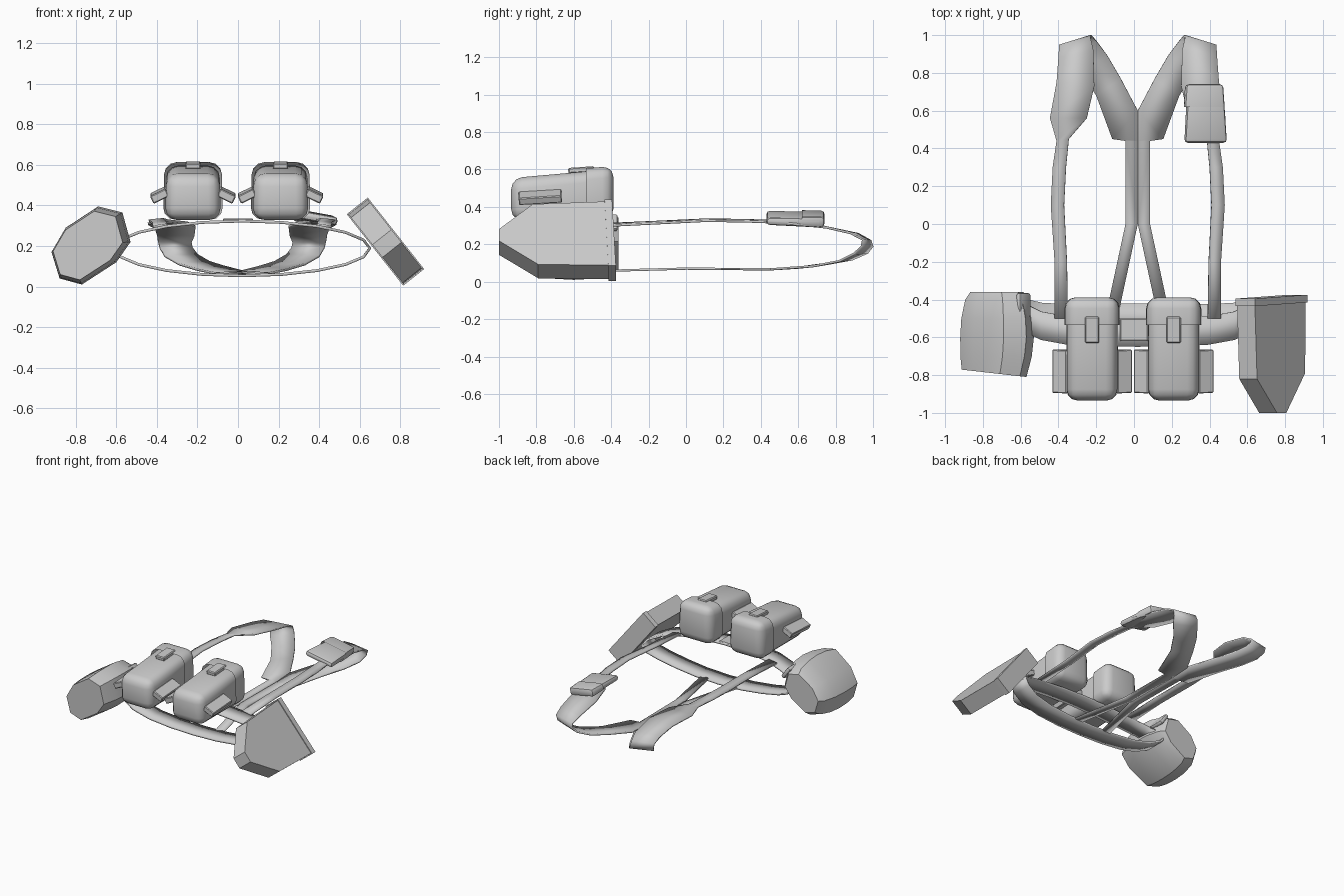
import bpy, bmesh, math
from mathutils import Vector, Matrix

cube = bpy.data.objects.get("Cube")
if cube:
    bpy.data.objects.remove(cube, do_unlink=True)

GREY = (0.6, 0.6, 0.6, 1)
mat = bpy.data.materials.new("plain_grey")
mat.use_nodes = True
mat.diffuse_color = GREY
mat.node_tree.nodes["Principled BSDF"].inputs["Base Color"].default_value = GREY

MID = 0.02  # mirror plane of the webbing


def finish(name, bm, thickness=0, angle=35):
    bmesh.ops.recalc_face_normals(bm, faces=bm.faces[:])
    me = bpy.data.meshes.new(name)
    bm.to_mesh(me)
    bm.free()
    ob = bpy.data.objects.new(name, me)
    bpy.context.collection.objects.link(ob)
    me.materials.append(mat)
    if thickness:
        mod = ob.modifiers.new("thickness", 'SOLIDIFY')
        mod.thickness = thickness
        mod.offset = 0
    bpy.ops.object.select_all(action='DESELECT')
    ob.select_set(True)
    bpy.context.view_layer.objects.active = ob
    bpy.ops.object.shade_smooth_by_angle(angle=math.radians(angle))
    return ob


def strip(name, pairs, thickness=0.012, closed=False, mirror=False):
    """Webbing between two edges given as point pairs."""
    bm = bmesh.new()
    flip = lambda p: (2 * MID - p[0], p[1], p[2]) if mirror else p
    rows = [[bm.verts.new(flip(p)) for p in pair] for pair in pairs]
    ends = rows[1:] + rows[:1] if closed else rows[1:]
    for (a, b), (c, d) in zip(rows, ends):
        bm.faces.new((a, b, d, c))
    return finish(name, bm, thickness)


def loft(name, rings, angle=35):
    """Closed solid through matching rings of points."""
    bm = bmesh.new()
    vs = [[bm.verts.new(p) for p in r] for r in rings]
    n = len(vs[0])
    for a, b in zip(vs, vs[1:]):
        for i in range(n):
            j = (i + 1) % n
            bm.faces.new((a[i], a[j], b[j], b[i]))
    bm.faces.new(vs[0])
    bm.faces.new(vs[-1])
    return finish(name, bm, 0, angle)


def box(name, centre, size, bevel=0, segs=3, rot=None, shape=None, cut_y=None):
    bm = bmesh.new()
    bmesh.ops.create_cube(bm, size=1)
    for v in bm.verts:
        v.co = Vector(v.co[i] * size[i] for i in range(3))
        if shape:
            shape(v.co)
    if bevel:
        bmesh.ops.bevel(bm, geom=bm.edges[:] + bm.verts[:], offset=bevel,
                        segments=segs, profile=0.5, affect='EDGES')
    m = Matrix.Translation(centre)
    if rot:
        m = m @ rot
    bm.transform(m)
    if cut_y is not None:
        bmesh.ops.bisect_plane(bm, geom=bm.verts[:] + bm.edges[:] + bm.faces[:],
                               plane_co=(0, cut_y, 0), plane_no=(0, -1, 0), clear_outer=True)
    return finish(name, bm)


# Waist belt: elliptical band, its front sitting lower than its back
belt = []
for i in range(20):
    a = math.tau * i / 20
    c, s = math.cos(a), math.sin(a)
    y = -0.46 - 0.04 * s + 0.07 * c ** 6
    belt.append(((MID + 0.63 * c, y, 0.188 + 0.135 * s),
                 (MID + 0.63 * c, y - 0.15, 0.188 + 0.135 * s)))
strip("waist_belt", belt, 0.014, closed=True)
box("belt_buckle", (0, -0.56, 0.326), (0.15, 0.12, 0.02), 0.006, 1)

# Shoulder straps: outer edge, inner edge
shoulder = [
    ((-.42, -.50, .295), (-.35, -.50, .305)),
    ((-.42, -.20, .310), (-.355, -.20, .318)),
    ((-.44, .10, .325), (-.37, .10, .332)),
    ((-.43, .30, .323), (-.36, .30, .330)),
    ((-.41, .44, .318), (-.345, .45, .325)),
    ((-.445, .56, .310), (-.25, .56, .315)),
    ((-.41, .75, .290), (-.21, .73, .295)),
    ((-.40, .88, .260), (-.215, .92, .255)),
    ((-.395, .945, .225), (-.23, .985, .220)),
    ((-.385, .94, .190), (-.225, .997, .190)),
    ((-.36, .90, .150), (-.20, .97, .155)),
    ((-.29, .82, .110), (-.14, .89, .120)),
    ((-.20, .68, .083), (-.07, .77, .098)),
    ((-.115, .45, .066), (MID, .60, .075)),
    ((-.045, .44, .066), (MID, .44, .066)),
    ((-.045, .00, .070), (MID, .00, .070)),
    ((-.14, -.44, .058), (-.075, -.44, .058)),
]
strip("right_shoulder_strap", shoulder)
strip("left_shoulder_strap", shoulder, mirror=True)


# Front pouches with lid, clasp and side tabs
def slope(co):
    if co.z > 0:
        co.z += co.y * 0.09
        co.x *= 0.96


for side, x in (("right", -0.222), ("left", 0.21)):
    box(side + "_pouch_body", (x, -0.665, 0.453), (0.275, 0.54, 0.25), 0.06, 3, shape=slope)
    box(side + "_pouch_lid", (x, -0.658, 0.462), (0.295, 0.54, 0.265), 0.06, 3,
        shape=slope, cut_y=-0.535)
    box(side + "_pouch_clasp", (x, -0.56, 0.598), (0.075, 0.14, 0.03), 0.006, 1,
        rot=Matrix.Rotation(0.07, 4, 'X'))
    for k, word in ((-1, "outer" if x < 0 else "inner"), (1, "inner" if x < 0 else "outer")):
        tilt = Matrix.Rotation(0.06, 4, 'X') @ Matrix.Rotation(k * 0.45, 4, 'Y')
        box(side + "_pouch_" + word + "_tab", (x + k * 0.165, -0.78, 0.452),
            (0.085, 0.23, 0.042), 0.005, 1, rot=tilt)

# Canteen pouch: bulging eight-sided cover
outline = [(-.69, .395), (-.57, .365), (-.53, .22), (-.60, .12),
           (-.77, .01), (-.88, .04), (-.92, .17), (-.85, .29)]
cx, cz = -.73, .20
rings = []
for y, s, dx in ((-.36, .72, .0), (-.40, .86, 0), (-.50, .97, 0), (-.60, 1, 0),
                 (-.70, .97, -.005), (-.79, .88, -.015)):
    rings.append([(cx + dx + (px - cx) * s, y - 0.1 * (px - cx) * (y < -.7),
                   cz + (pz - cz) * s) for px, pz in outline])
loft("canteen_pouch", rings, 40)
box("canteen_flap", (-.585, -.43, .315), (.10, .13, .03), .012, 2,
    rot=Matrix.Rotation(0.95, 4, 'Y'))

# Shovel cover: slanted slab with a blunt point, and a rim round its mouth
u, n = Vector((.62, 0, -.785)), Vector((.785, 0, .62))
top = Vector((.592, 0, .393))
blade = [(0, -.40), (.02, -.82), (.19, -1), (.27, -1), (.43, -.79), (.436, -.40)]
loft("shovel_cover", [[top + u * d + n * t + Vector((0, y, 0)) for d, y in blade]
                      for t in (-.06, .06)])
rim = [(-.006, -.435), (.443, -.415), (.443, -.375), (-.006, -.395)]
loft("shovel_cover_rim", [[top + u * d + n * t + Vector((0, y, 0)) for d, y in rim]
                          for t in (-.066, .066)])


# Small pouch on the left shoulder strap
def wedge(co):
    if co.y < 0:
        co.x *= 1.2
        co.z *= 0.75


lean = Matrix.Rotation(0.18, 4, 'Y') @ Matrix.Rotation(-0.04, 4, 'X')
box("shoulder_pouch", (.378, .58, .336), (.19, .30, .055), .018, 2, rot=lean, shape=wedge)
box("shoulder_pouch_lid", (.372, .59, .341), (.20, .30, .06), .018, 2, rot=lean,
    shape=wedge, cut_y=.62)
